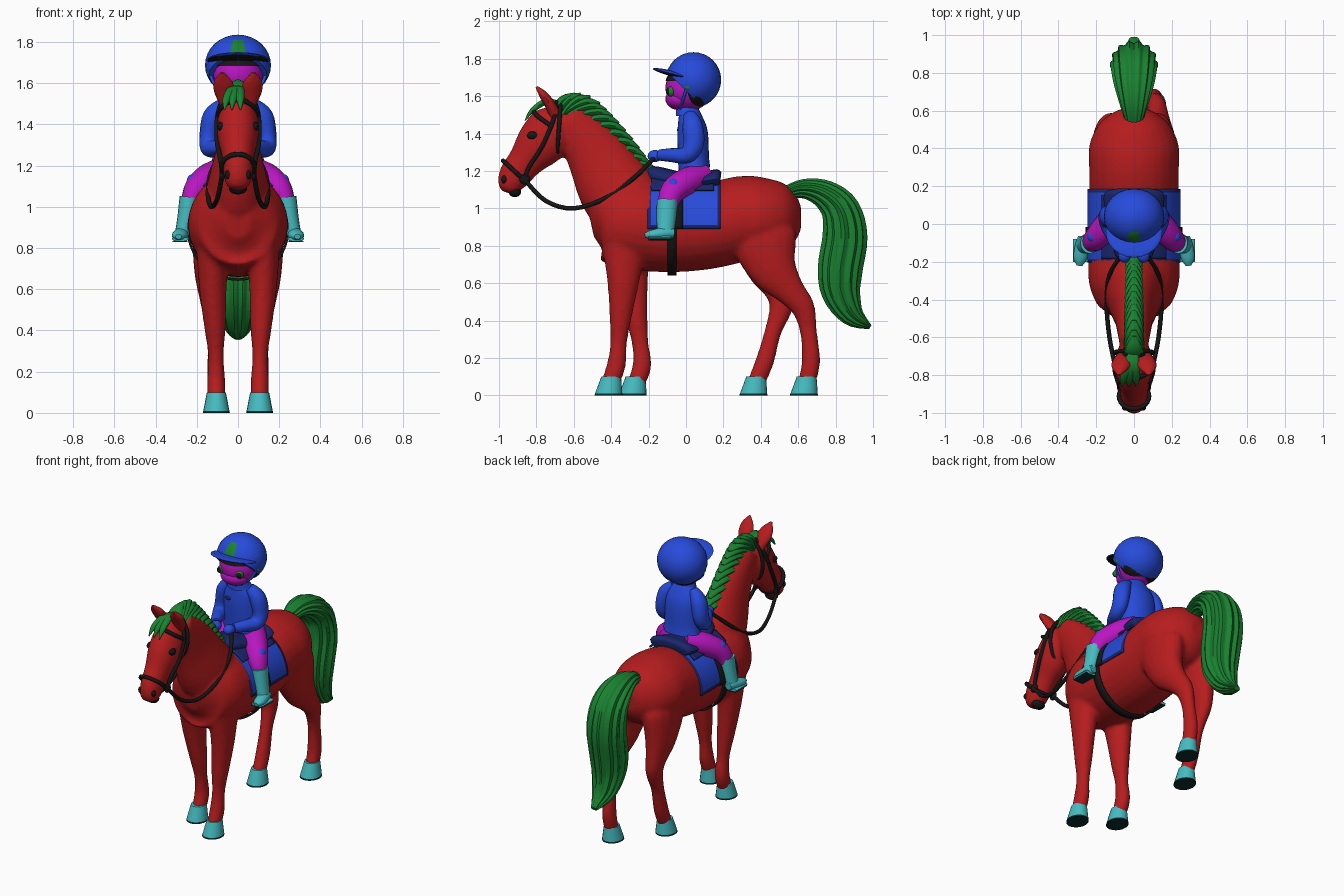
import bpy, bmesh, math
from mathutils import Vector, Matrix

cube = bpy.data.objects.get("Cube")
if cube:
    bpy.data.objects.remove(cube, do_unlink=True)


def material(name, r, g, b):
    mat = bpy.data.materials.new(name)
    mat.use_nodes = True
    mat.diffuse_color = (r, g, b, 1)
    shader = next(n for n in mat.node_tree.nodes if n.type == "BSDF_PRINCIPLED")
    shader.inputs["Base Color"].default_value = (r, g, b, 1)
    shader.inputs["Roughness"].default_value = 0.7
    return mat


RED = material("coat red", 0.47, 0.012, 0.013)
GREEN = material("hair green", 0.01, 0.22, 0.03)
BLUE = material("cloth blue", 0.02, 0.07, 0.71)
NAVY = material("saddle navy", 0.01, 0.02, 0.15)
BLACK = material("strap black", 0.008, 0.008, 0.008)
MAGENTA = material("skin and trousers magenta", 0.49, 0.008, 0.53)
CYAN = material("hoof and boot cyan", 0.06, 0.5, 0.53)
SOLE = material("sole dark teal", 0.004, 0.024, 0.026)
SIDES = (("left", 1), ("right", -1))


def spline(rows, steps=4):
    """Catmull-Rom interpolation through rows of numbers."""
    rows = [rows[0], *rows, rows[-1]]
    out = []
    for a, b, c, d in zip(rows, rows[1:], rows[2:], rows[3:]):
        for k in range(steps):
            t = k / steps
            out.append([q + t / 2 * (r - p + t * (2 * p - 5 * q + 4 * r - s + t * (3 * (q - r) + s - p)))
                        for p, q, r, s in zip(a, b, c, d)])
    out.append(list(rows[-1]))
    return out


def add_loft(bm, rows, n=16, flutes=0):
    """Tube through rows of (x, y, z, half width, half depth)."""
    pts = spline(rows)
    rings = []
    for i, (x, y, z, w, d) in enumerate(pts):
        tan = Vector(pts[min(i + 1, len(pts) - 1)][:3]) - Vector(pts[max(i - 1, 0)][:3])
        tan.normalize()
        side = Vector((1, 0, 0))
        side = (side - tan * side.dot(tan)).normalized()
        up = tan.cross(side)
        ring = []
        for k in range(n):
            a = math.tau * k / n
            f = 1 + (0.07 * math.cos(flutes * a) if flutes else 0)
            ring.append(bm.verts.new(Vector((x, y, z)) + side * max(w, 0.003) * f * math.cos(a)
                                     + up * max(d, 0.003) * f * math.sin(a)))
        rings.append(ring)
    for p, q in zip(rings, rings[1:]):
        for k in range(n):
            bm.faces.new((p[k], p[k - 1], q[k - 1], q[k]))
    bm.faces.new(rings[0])
    bm.faces.new(rings[-1])


def finish(name, bm, *mats, angle=50, rule=None):
    """Make the object; faces that meet the rule take the second material."""
    bmesh.ops.recalc_face_normals(bm, faces=bm.faces)
    bm.normal_update()
    for f in bm.faces:
        if rule and rule(f):
            f.material_index = 1
    mesh = bpy.data.meshes.new(name)
    bm.to_mesh(mesh)
    bm.free()
    obj = bpy.data.objects.new(name, mesh)
    bpy.context.collection.objects.link(obj)
    for mat in mats:
        mesh.materials.append(mat)
    bpy.ops.object.select_all(action="DESELECT")
    obj.select_set(True)
    bpy.context.view_layer.objects.active = obj
    bpy.ops.object.shade_smooth_by_angle(angle=math.radians(angle))
    return obj


def loft(name, rows, mat, **kw):
    bm = bmesh.new()
    add_loft(bm, rows, **kw)
    return finish(name, bm, mat)


def ball(name, loc, size, *mats, tilt=0, cut=None, rule=None):
    bm = bmesh.new()
    bmesh.ops.create_uvsphere(bm, u_segments=24, v_segments=16, radius=1)
    bm.transform(Matrix.LocRotScale(Vector(loc), Matrix.Rotation(tilt, 3, "X"), Vector(size)))
    if cut:
        bmesh.ops.bisect_plane(bm, geom=bm.verts[:] + bm.edges[:] + bm.faces[:],
                               plane_co=cut[0], plane_no=cut[1], clear_inner=True)
        bmesh.ops.holes_fill(bm, edges=[e for e in bm.edges if e.is_boundary])
    return finish(name, bm, *mats, rule=rule)


def tube(name, pts, radius, mat=BLACK, cyclic=False):
    curve = bpy.data.curves.new(name, "CURVE")
    curve.dimensions = "3D"
    curve.bevel_depth = radius
    curve.bevel_resolution = 2
    curve.use_fill_caps = True
    pts = pts if cyclic else spline(pts)
    line = curve.splines.new("POLY")
    line.points.add(len(pts) - 1)
    for p, co in zip(line.points, pts):
        p.co = (*co, 1)
    line.use_cyclic_u = cyclic
    curve.materials.append(mat)
    bpy.context.collection.objects.link(bpy.data.objects.new(name, curve))


def strap_ring(name, top, bottom, w):
    a, b = Vector((0, *top)), Vector((0, *bottom))
    turns = [math.tau * k / 28 for k in range(28)]
    tube(name, [(a + b) / 2 + (a - b) / 2 * math.sin(t) + Vector((w * math.cos(t), 0, 0)) for t in turns],
         0.012, cyclic=True)


def drape(name, y0, y1, a0, a1, w, h, *mats, rows=22, cols=40):
    """Sheet bent round the barrel of the horse between two angles."""
    bm = bmesh.new()
    grid = []
    for i in range(rows + 1):
        angles = [math.radians(a0 + (a1 - a0) * j / cols) for j in range(cols + 1)]
        y = y0 + (y1 - y0) * i / rows
        grid.append([bm.verts.new((w * math.cos(t), y, 0.89 + h * math.sin(t))) for t in angles])
    for p, q in zip(grid, grid[1:]):
        for j in range(cols):
            bm.faces.new((p[j], q[j], q[j + 1], p[j + 1]))
    trimmed = len(mats) > 1
    obj = finish(name, bm, *mats, rule=lambda f: trimmed and any(e.is_boundary for e in f.edges))
    solid = obj.modifiers.new("thickness", "SOLIDIFY")
    solid.thickness, solid.offset = 0.012, 0


# Horse body: barrel, neck, head and legs fused into one smooth skin
body = bmesh.new()
add_loft(body, [(0, -.51, .93, .06, .09), (0, -.45, .94, .17, .2), (0, -.38, .93, .218, .23),
                (0, -.28, .92, .242, .246), (0, -.1, .895, .239, .237), (0, .1, .9, .237, .227),
                (0, .3, .945, .238, .228), (0, .42, .95, .236, .214), (0, .53, .95, .185, .18),
                (0, .59, .95, .11, .115), (0, .615, .95, .05, .06)], n=28)
add_loft(body, [(0, -.27, .98, .17, .2), (0, -.37, 1.1, .15, .205), (0, -.47, 1.27, .108, .168),
                (0, -.555, 1.39, .09, .132), (0, -.64, 1.49, .075, .095)], n=24)
add_loft(body, [(0, -.63, 1.49, .05, .06), (0, -.7, 1.43, .095, .135), (0, -.78, 1.345, .1, .132),
                (0, -.86, 1.25, .078, .096), (0, -.92, 1.17, .07, .085), (0, -.95, 1.11, .058, .058),
                (0, -.96, 1.085, .03, .03)], n=24)
FRONT_LEG = [(.12, .85, .085, .13), (.122, .62, .068, .088), (.112, .42, .053, .06),
             (.107, .28, .038, .045), (.106, .16, .044, .051), (.105, .07, .043, .048)]
HIND_LEG = [(.11, 1, .08, .11), (.12, .85, .1, .175), (.13, .68, .082, .132), (.128, .56, .06, .083),
            (.12, .47, .05, .064), (.112, .34, .038, .046), (.107, .18, .043, .05), (.105, .07, .042, .047)]
STANCE = [("front", 1, FRONT_LEG, (-.33, -.335, -.35, -.36, -.373, -.405), -.415),
          ("front", -1, FRONT_LEG, (-.31, -.29, -.265, -.245, -.235, -.265), -.285),
          ("hind", 1, HIND_LEG, (.42, .415, .465, .555, .625, .655, .668, .645), .63),
          ("hind", -1, HIND_LEG, (.42, .415, .455, .5, .508, .465, .42, .375), .36)]
for place, s, shape, ys, hoof_y in STANCE:
    add_loft(body, [(s * x, y, z, w, d) for (x, z, w, d), y in zip(shape, ys)], n=16)
    hoof = bmesh.new()
    bmesh.ops.create_cone(hoof, cap_ends=True, segments=20, radius1=.075, radius2=.053, depth=.1)
    for v in hoof.verts:
        v.co = (v.co.x * .87 + s * .105, v.co.y + hoof_y + (.015 if v.co.z > 0 else 0), v.co.z + .05)
    bmesh.ops.bisect_plane(hoof, geom=hoof.verts[:] + hoof.edges[:] + hoof.faces[:],
                           plane_co=(0, 0, .01), plane_no=(0, 0, 1))
    finish(f"{place}_hoof_{'left' if s > 0 else 'right'}", hoof, CYAN, SOLE, angle=40,
           rule=lambda f: f.calc_center_median().z < .01)
horse = finish("horse_body", body, RED)
remesh = horse.modifiers.new("fuse", "REMESH")
remesh.mode, remesh.voxel_size, remesh.use_smooth_shade = "VOXEL", 0.013, True
soften = horse.modifiers.new("soften", "SMOOTH")
soften.factor, soften.iterations = 0.5, 6

# Ears, eyes, nostrils and mouth
for label, s in SIDES:
    loft(f"horse_ear_{label}", [(s * .06, -.7, 1.5, .03, .03), (s * .065, -.73, 1.56, .05, .028),
                                (s * .075, -.765, 1.61, .042, .022), (s * .08, -.8, 1.65, .006, .006)], RED, n=12)
    ball(f"horse_eye_{label}", (s * .083, -.82, 1.39), (.018, .03, .022), BLACK)
    ball(f"nostril_{label}", (s * .048, -.972, 1.155), (.016, .016, .022), BLACK)
ball("horse_mouth", (0, -.915, 1.09), (.045, .034, .03), BLACK)

# Mane: tufts set along the crest of the neck
mane = bmesh.new()
crest = spline([(-.66, 1.55), (-.55, 1.545), (-.45, 1.465), (-.34, 1.34), (-.25, 1.22), (-.215, 1.18)], 3)
for i, (y, z) in enumerate(crest[:-1]):
    t = Vector((0, crest[i + 1][0] - y, crest[i + 1][1] - z)).normalized()
    up = Vector((0, -t.z, t.y))
    tuft = [(-.07, -.09, .056, .016), (-.035, -.015, .052, .024), (.01, .034, .042, .022), (.07, .06, .012, .006)]
    add_loft(mane, [(*(Vector((0, y, z)) + t * a + up * b), w, d) for a, b, w, d in tuft], n=12)
finish("mane", mane, GREEN)
for i, x in enumerate((-.055, -.025, .01)):
    loft(f"forelock_{i}", [(x / 3, -.68, 1.56, .02, .015), (x / 2, -.75, 1.57, .026, .018),
                           (x, -.82, 1.525, .02, .014), (x * 1.2, -.86, 1.47, .003, .003)], GREEN, n=10)

# Tail with grooved strands
loft("tail", [(0, .53, 1.08, .04, .035), (0, .63, 1.105, .07, .05), (0, .74, 1.075, .1, .075),
              (0, .825, .99, .115, .1), (0, .85, .85, .12, .115), (0, .825, .68, .115, .115),
              (0, .83, .55, .1, .1), (0, .89, .43, .07, .062), (0, .985, .365, .022, .012)],
     GREEN, n=64, flutes=14)

# Bridle and reins
strap_ring("noseband", (-.978, 1.255), (-.848, 1.135), .08)
strap_ring("throat_strap", (-.67, 1.565), (-.69, 1.275), .1)
tube("brow_strap", [(.098, -.72, 1.44), (.07, -.79, 1.49), (0, -.815, 1.52),
                    (-.07, -.79, 1.49), (-.098, -.72, 1.44)], .012)
for label, s in SIDES:
    tube(f"cheek_strap_{label}", [(s * .03, -.69, 1.57), (s * .093, -.71, 1.47), (s * .103, -.77, 1.33),
                                  (s * .083, -.84, 1.22), (s * .078, -.86, 1.16)], .012)
    ball(f"bit_ring_{label}", (s * .076, -.862, 1.155), (.014, .028, .028), BLACK)
    tube(f"rein_{label}", [(s * .078, -.86, 1.15), (s * .1, -.75, 1.04), (s * .13, -.6, 1), (s * .145, -.42, 1.06),
                           (s * .13, -.27, 1.17), (s * .07, -.17, 1.27)], .012)

# Saddle, blanket and girth
drape("saddle_blanket", -.205, .185, 0, 180, .24, .258, BLUE, NAVY)
drape("girth", -.1, -.05, 180, 360, .242, .243, BLACK, rows=2)
drape("stirrup_straps", -.085, -.015, 0, 180, .25, .268, BLACK, rows=2)
drape("saddle_flaps", -.185, .15, 48, 132, .252, .28, NAVY)
loft("saddle_seat", [(0, -.21, 1.18, .05, .04), (0, -.16, 1.175, .1, .05), (0, 0, 1.14, .14, .05),
                     (0, .12, 1.15, .16, .05), (0, .17, 1.16, .15, .05), (0, .185, 1.16, .1, .03)], NAVY)

# Rider: jacket, arms, gloves, legs and boots
loft("jacket", [(0, .045, 1.21, .13, .085), (0, .04, 1.27, .12, .083), (0, .035, 1.4, .118, .082),
                (0, .025, 1.47, .105, .068), (0, .015, 1.53, .055, .05)], BLUE, n=24)
loft("collar", [(0, .01, 1.5, .075, .065), (0, .005, 1.545, .06, .06)], BLUE, n=20)
ball("chest_pocket", (-.045, -.036, 1.42), (.025, .012, .012), NAVY)
for label, s in SIDES:
    loft(f"sleeve_{label}", [(s * .07, .02, 1.5, .03, .035), (s * .12, .035, 1.44, .05, .055),
                             (s * .142, .04, 1.34, .045, .055), (s * .135, .0, 1.285, .046, .045),
                             (s * .1, -.08, 1.285, .037, .037), (s * .065, -.14, 1.285, .028, .03)], BLUE)
    ball(f"glove_{label}", (s * .05, -.165, 1.28), (.034, .04, .032), BLUE)
    loft(f"trouser_leg_{label}", [(s * .05, .09, 1.175, .075, .065), (s * .125, .01, 1.145, .075, .075),
                                  (s * .195, -.07, 1.09, .066, .068), (s * .238, -.1, 1.01, .042, .05)], MAGENTA)
    ball(f"knee_patch_{label}", (s * .214, -.066, 1.128), (.034, .034, .032), BLUE)
    loft(f"boot_{label}", [(s * .236, -.1, 1.045, .048, .056), (s * .25, -.105, .95, .044, .052),
                           (s * .27, -.11, .87, .036, .045)], CYAN)
    loft(f"boot_foot_{label}", [(s * .27, -.065, .868, .025, .025), (s * .275, -.11, .868, .036, .032),
                                (s * .285, -.18, .86, .036, .026), (s * .288, -.22, .855, .015, .012)], CYAN)
    loft(f"stirrup_{label}", [(s * .28, -.2, .844, .042, .01), (s * .28, -.08, .844, .042, .01)], CYAN)
    loft(f"boot_sole_{label}", [(s * .28, -.2, .833, .04, .005), (s * .28, -.08, .833, .04, .005)], SOLE)

# Rider's head and riding helmet
ball("rider_face", (0, .015, 1.645), (.122, .125, .125), MAGENTA)
ball("rider_chin", (0, -.035, 1.585), (.095, .075, .06), MAGENTA)
ball("rider_hair", (0, .05, 1.64), (.138, .09, .105), BLACK)
ball("rider_fringe", (0, .015, 1.645), (.13, .13, .13), BLACK, cut=((0, 0, 1.682), (0, 0, 1)))
for label, s in SIDES:
    ball(f"rider_eye_{label}", (s * .068, -.08, 1.625), (.026, .022, .028), GREEN)
    ball(f"rider_pupil_{label}", (s * .073, -.09, 1.625), (.018, .018, .02), BLACK)
    ball(f"helmet_buckle_{label}", (s * .138, .01, 1.65), (.014, .018, .02), GREEN)
    tube(f"chin_strap_{label}", [(s * .14, .015, 1.68), (s * .118, -.01, 1.6), (s * .04, -.03, 1.53)], .008, BLUE)
# the badge is a block of faces on the front of the helmet
ball("helmet", (0, .04, 1.687), (.16, .148, .148), BLUE, GREEN, cut=((0, 0, 1.63), (0, .7, .7)),
     rule=lambda f: f.normal.y < 0 and abs(f.calc_center_median().x) < .03
     and abs(f.calc_center_median().z - 1.78) < .028)
ball("helmet_peak", (0, -.04, 1.712), (.15, .142, .016), BLUE, BLACK, tilt=-.25,
     rule=lambda f: f.normal.z < -.85)
